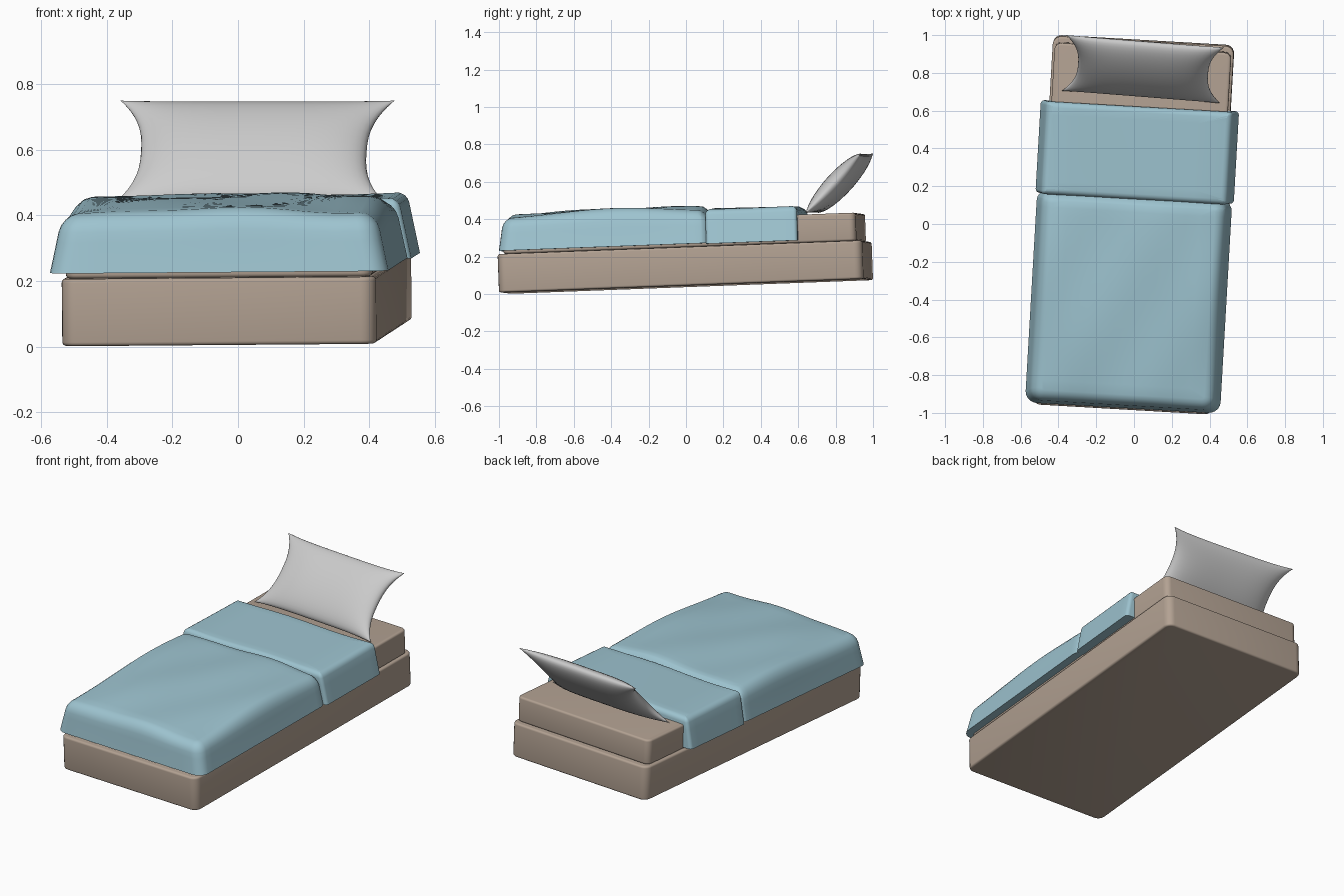
import bpy, bmesh
from math import radians, sin, cos, pi, exp, sqrt
from mathutils import Matrix, Vector

if "Cube" in bpy.data.objects:
    bpy.data.objects.remove(bpy.data.objects["Cube"])

# The whole bed is slightly turned and tilted
BED = (Matrix.Translation((-0.003, 0, 0.041)) @ Matrix.Rotation(radians(-3.3), 4, 'Z')
       @ Matrix.Rotation(radians(2.15), 4, 'X') @ Matrix.Rotation(radians(-0.45), 4, 'Y'))


def material(name, rgb):
    m = bpy.data.materials.new(name)
    m.diffuse_color = (*rgb, 1)
    m.use_nodes = True
    m.node_tree.nodes["Principled BSDF"].inputs["Base Color"].default_value = m.diffuse_color
    return m


def finish(bm, name, matrix, mat=None, angle=50):
    bmesh.ops.recalc_face_normals(bm, faces=bm.faces)
    me = bpy.data.meshes.new(name)
    bm.to_mesh(me)
    bm.free()
    ob = bpy.data.objects.new(name, me)
    bpy.context.collection.objects.link(ob)
    ob.matrix_world = matrix
    if mat:
        me.materials.append(mat)
    bpy.ops.object.select_all(action='DESELECT')
    ob.select_set(True)
    bpy.context.view_layer.objects.active = ob
    bpy.ops.object.shade_smooth_by_angle(angle=radians(angle))
    return ob


def bevel(bm, edges, r, seg):
    bmesh.ops.bevel(bm, geom=edges, offset=r, segments=seg, profile=0.5, affect='EDGES')


def soft_box(hx, y0, y1, z0, z1, corner, rim, round_bottom=True):
    """Box with rounded upright corners and a rounded rim."""
    bm = bmesh.new()
    bmesh.ops.create_cube(bm, size=1, matrix=Matrix.Translation((0, (y0 + y1) / 2, (z0 + z1) / 2))
                          @ Matrix.Diagonal((2 * hx, y1 - y0, z1 - z0, 1)))
    bevel(bm, [e for e in bm.edges if abs(e.verts[0].co.z - e.verts[1].co.z) > 0.01], corner, 5)
    levels = [z1, z0] if round_bottom else [z1]
    bevel(bm, [e for e in bm.edges
               if any(all(abs(v.co.z - z) < 1e-4 for v in e.verts) for z in levels)], rim, 4)
    return bm


def slice_up(bm, axis, start, stop, count):
    for i in range(1, count):
        co, no = Vector((0, 0, 0)), Vector((0, 0, 0))
        co[axis], no[axis] = start + (stop - start) * i / count, 1
        bmesh.ops.bisect_plane(bm, geom=bm.verts[:] + bm.edges[:] + bm.faces[:],
                               plane_co=co, plane_no=no)


def drape(bm, z0, z1, flare, lift, front_flare=0.0):
    """Spread the skirt outwards and let the top roll gently."""
    for v in bm.verts:
        k = (v.co.z - z0) / (z1 - z0)
        x, y = v.co.x, v.co.y
        v.co.z += lift(x, y) * k * k
        v.co.x += flare * (1 - k) * x / 0.48
        if y < -0.8:
            v.co.y -= front_flare * (1 - k)


wood = material("brown", (0.45, 0.36, 0.29))
cloth = material("blue_cloth", (0.34, 0.55, 0.63))

# Base and mattress
finish(soft_box(0.48, -0.977, 0.977, 0, 0.205, 0.045, 0.012), "bed_base", BED, wood)
finish(soft_box(0.468, -0.945, 0.947, 0.205, 0.355, 0.035, 0.012), "mattress", BED, wood)


# Main blanket: puffy, lower at the foot and dipping at the fold
def blanket_lift(x, y):
    dome = 0.036 * cos((y + 0.35) * 1.9) * (1 - 1.6 * x * x)
    waves = 0.006 * sin(8 * x + 5 * y) + 0.004 * sin(13 * x - 7 * y)
    return dome + waves - 0.022 * exp(-((y - 0.16) / 0.03) ** 2)


bm = soft_box(0.48, -0.94, 0.165, 0.222, 0.392, 0.06, 0.05, False)
slice_up(bm, 1, -0.88, 0.165, 24)
slice_up(bm, 0, -0.42, 0.42, 12)
slice_up(bm, 2, 0.222, 0.342, 4)
drape(bm, 0.222, 0.392, 0.037, blanket_lift, 0.028)
finish(bm, "blanket", BED, cloth)

# Turned-back top section of the blanket
bm = soft_box(0.488, 0.145, 0.636, 0.218, 0.405, 0.02, 0.03, False)
slice_up(bm, 1, 0.17, 0.61, 10)
slice_up(bm, 0, -0.42, 0.42, 8)
slice_up(bm, 2, 0.218, 0.37, 4)
drape(bm, 0.218, 0.405, 0.037,
      lambda x, y: 0.004 * sin(9 * x + 4 * y) - 0.012 * (y - 0.3))
finish(bm, "blanket_fold", BED, cloth)

# Pillow: two bulging sheets meeting at a seam, with pulled-out corners
NU, NV = 28, 20
bm = bmesh.new()
for side in (1, -1):
    grid = []
    for i in range(NU + 1):
        u = sin(pi * (i / NU - 0.5))
        row = []
        for j in range(NV + 1):
            v = sin(pi * (j / NV - 0.5))
            x = u * (0.345 + 0.075 * abs(v) ** 2.6)
            y = v * (0.205 + 0.012 * abs(u) ** 4)
            t = 0.06 * sqrt(max(0, (1 - u ** 4) * (1 - v * v)))
            row.append(bm.verts.new((x, y, side * t)))
        grid.append(row)
    for i in range(NU):
        for j in range(NV):
            bm.faces.new((grid[i][j], grid[i + 1][j], grid[i + 1][j + 1], grid[i][j + 1]))
bmesh.ops.remove_doubles(bm, verts=bm.verts, dist=1e-4)
finish(bm, "pillow", Matrix.Translation((0.048, 0.82, 0.592))
       @ Matrix.Rotation(radians(-4.5), 4, 'Z') @ Matrix.Rotation(radians(47), 4, 'X'), angle=80)
